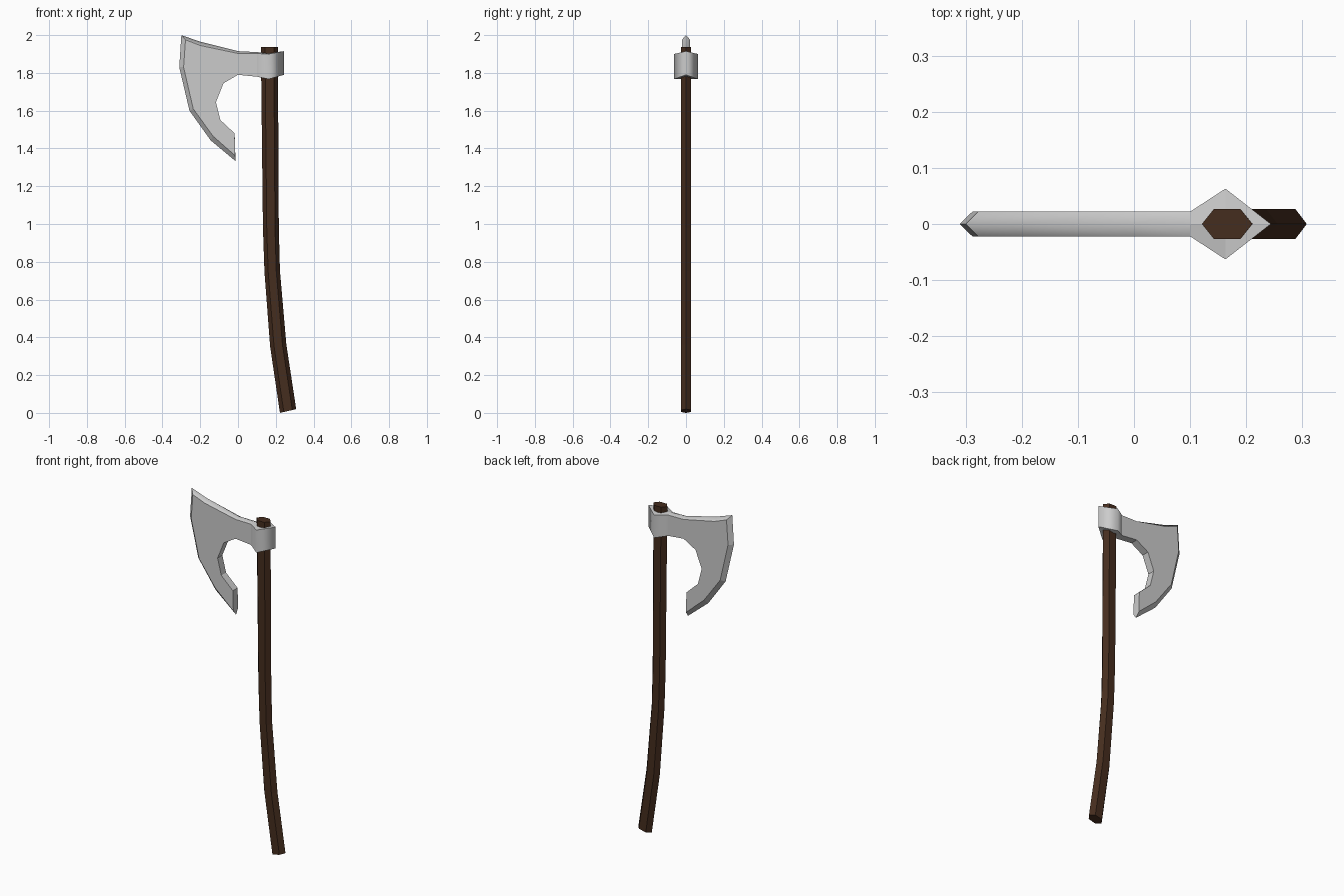
import bpy, bmesh
from mathutils import Vector

if "Cube" in bpy.data.objects:
    bpy.data.objects.remove(bpy.data.objects["Cube"])


def finish(name, bm):
    mesh = bpy.data.meshes.new(name)
    bm.normal_update()
    bm.to_mesh(mesh)
    bm.free()
    obj = bpy.data.objects.new(name, mesh)
    bpy.context.collection.objects.link(obj)
    return obj


# Axe head: half outline as (centre x, centre z, side x, side z, side y)
T = 0.022
outline = [
    # cutting edge, lower tip to upper tip
    (-0.013, 1.333, -0.015, 1.362, T), (-0.145, 1.443, -0.132, 1.465, T),
    (-0.257, 1.60, -0.237, 1.61, T), (-0.311, 1.83, -0.288, 1.83, T),
    (-0.30, 2.0, -0.278, 1.975, T),
    # top ridge
    (-0.20, 1.965, -0.20, 1.945, T), (0.0, 1.915, 0.0, 1.903, T),
    (0.10, 1.91, 0.10, 1.902, T),
    # socket, top then bottom
    (0.163, 1.905, 0.163, 1.90, 0.063), (0.244, 1.915, 0.244, 1.915, 0),
    (0.244, 1.79, 0.244, 1.79, 0), (0.163, 1.77, 0.163, 1.767, 0.063),
    # underside and beard
    (0.10, 1.78, 0.10, 1.78, T), (0.0, 1.79, 0.0, 1.79, T),
    (-0.077, 1.745, -0.077, 1.745, T), (-0.117, 1.645, -0.117, 1.645, T),
    (-0.093, 1.55, -0.093, 1.55, T), (-0.018, 1.48, -0.018, 1.48, T),
]
bm = bmesh.new()
centre = [bm.verts.new((p[0], 0, p[1])) for p in outline]
side = [c if p[4] == 0 else bm.verts.new((p[2], p[4], p[3]))
        for c, p in zip(centre, outline)]
n = len(outline)

# Rim strip between the centre line and the flat cheek
for i in range(n):
    j = (i + 1) % n
    ring = list(dict.fromkeys([centre[i], centre[j], side[j], side[i]]))
    if len(ring) > 2:
        face = bm.faces.new(ring)
        face.smooth = 4 <= i <= 6

# Cheek and socket walls
bm.faces.new(side[:8] + side[12:])
for i in (7, 8):
    bm.faces.new([side[i], side[i + 1], side[18 - i], side[19 - i]]).smooth = True
bmesh.ops.recalc_face_normals(bm, faces=bm.faces)
cheek = max(bm.faces, key=lambda f: f.calc_area())
cheek.normal_update()
if cheek.normal.y < 0:
    bmesh.ops.reverse_faces(bm, faces=bm.faces)
head = finish("axe_head", bm)
mirror = head.modifiers.new("mirror", 'MIRROR')
mirror.use_axis = (False, True, False)
mirror.use_clip = True

# Handle: six-sided section swept along a curved path (x, z, half width x, tilt z)
path = [(0.265, 0.010, 0.043, 0.010), (0.213, 0.357, 0.043, 0.005),
        (0.181, 0.75, 0.041, 0.003), (0.174, 0.98, 0.042, 0.001),
        (0.166, 1.938, 0.045, 0.0)]
section = [(1, 0), (0.52, 0.027), (-0.52, 0.027),
           (-1, 0), (-0.52, -0.027), (0.52, -0.027)]
bm = bmesh.new()
rings = [[bm.verts.new((x + u * w, y, z + u * t)) for u, y in section]
         for x, z, w, t in path]
for a, b in zip(rings, rings[1:]):
    for i in range(6):
        j = (i + 1) % 6
        bm.faces.new((a[i], a[j], b[j], b[i]))
bm.faces.new(rings[0][::-1])
bm.faces.new(rings[-1])
handle = finish("handle", bm)

wood = bpy.data.materials.new("dark_wood")
wood.diffuse_color = (0.06, 0.026, 0.013, 1)
wood.use_nodes = True
wood.node_tree.nodes["Principled BSDF"].inputs["Base Color"].default_value = wood.diffuse_color
handle.data.materials.append(wood)
